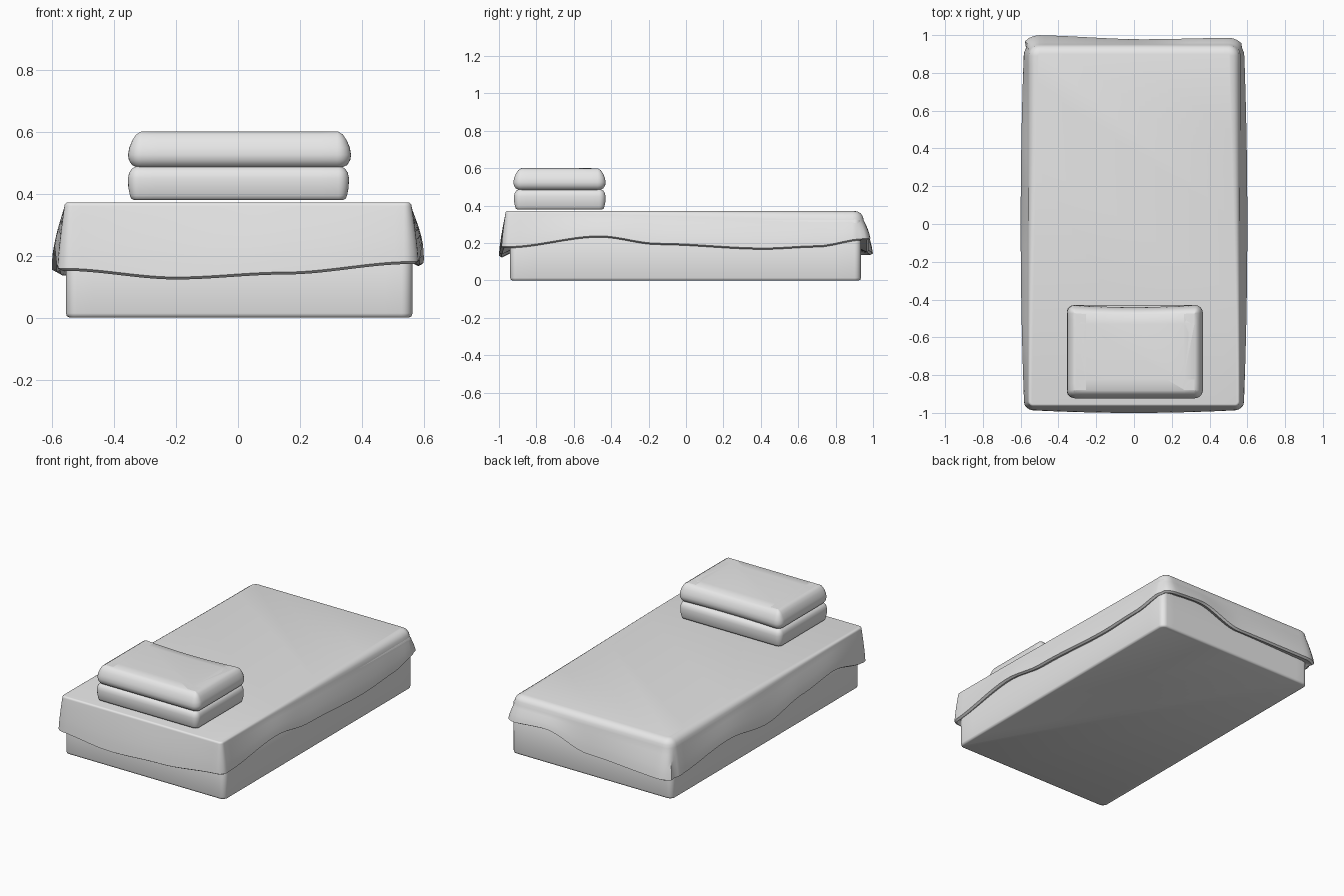
import bpy, bmesh, math
from mathutils import Vector

cube = bpy.data.objects.get("Cube")
if cube:
    bpy.data.objects.remove(cube)

grey = bpy.data.materials.new("plain_grey")
grey.use_nodes = True
grey.diffuse_color = (0.8, 0.8, 0.8, 1)
grey.node_tree.nodes["Principled BSDF"].inputs["Base Color"].default_value = (0.8, 0.8, 0.8, 1)


def outline(x0, x1, y0, y1, front_r, back_r, side_steps=20, arc_steps=6):
    """Rounded rectangle as (position, outward normal) pairs, anticlockwise."""
    corners = [(x1 - back_r, y1 - back_r, back_r, 0), (x0 + back_r, y1 - back_r, back_r, 1),
               (x0 + front_r, y0 + front_r, front_r, 2), (x1 - front_r, y0 + front_r, front_r, 3)]
    pts = []
    for i, (cx, cy, r, quarter) in enumerate(corners):
        for k in range(arc_steps + 1):
            a = (quarter + k / arc_steps) * math.pi / 2
            n = Vector((math.cos(a), math.sin(a)))
            pts.append((Vector((cx, cy)) + n * r, n))
        nx, ny, nr, _ = corners[(i + 1) % 4]
        start, end = pts[-1][0], Vector((nx, ny)) + n * nr
        for k in range(1, side_steps):
            pts.append((start.lerp(end, k / side_steps), n.copy()))
    return pts


def loft(name, rings):
    """Skin closed rings from bottom to top and cap both ends."""
    bm = bmesh.new()
    loops = [[bm.verts.new(p) for p in ring] for ring in rings]
    count = len(loops[0])
    for low, high in zip(loops, loops[1:]):
        for i in range(count):
            j = (i + 1) % count
            bm.faces.new((low[i], low[j], high[j], high[i]))
    bm.faces.new(loops[-1])
    bm.faces.new(loops[0][::-1])
    bmesh.ops.recalc_face_normals(bm, faces=bm.faces)
    mesh = bpy.data.meshes.new(name)
    bm.to_mesh(mesh)
    bm.free()
    mesh.materials.append(grey)
    obj = bpy.data.objects.new(name, mesh)
    bpy.context.collection.objects.link(obj)
    bpy.ops.object.select_all(action='DESELECT')
    obj.select_set(True)
    bpy.context.view_layer.objects.active = obj
    bpy.ops.object.shade_smooth_by_angle(angle=math.radians(50))
    return obj


def offset_ring(pts, inset, z):
    return [(*(p - n * inset), z) for p, n in pts]


def ease(table, t):
    """Smoothly interpolate a short list of (position, value) pairs."""
    if t <= table[0][0]:
        return table[0][1]
    for (a, u), (b, v) in zip(table, table[1:]):
        if t <= b:
            s = (t - a) / (b - a)
            return u + (v - u) * s * s * (3 - 2 * s)
    return table[-1][1]


# Mattress: plain block with softened edges
base = outline(-0.555, 0.563, -0.94, 0.935, 0.035, 0.035)
loft("mattress", [offset_ring(base, i, z) for i, z in
                  ((0.012, 0.0), (0.003, 0.004), (0, 0.014), (0, 0.32), (0.02, 0.34))])

# Blanket: draped cover with a wavy hem, flaring outwards towards the bottom
HEM = {
    "front": [(-0.56, 0.155), (-0.2, 0.127), (0.15, 0.143), (0.56, 0.177)],
    "back": [(-0.56, 0.14), (0.0, 0.155), (0.3, 0.235), (0.56, 0.22)],
    "left": [(-0.96, 0.177), (-0.46, 0.235), (-0.15, 0.195), (0.42, 0.17), (0.7, 0.182), (0.95, 0.22)],
    "right": [(-0.96, 0.155), (-0.62, 0.225), (-0.3, 0.2), (0.05, 0.15), (0.42, 0.195), (0.95, 0.14)],
}
BACK_FLARE = [(-0.56, 0.05), (0.05, 0.028), (0.56, 0.036)]
TOP = 0.372


def drape(p, n):
    """Hem height and flare at one place on the outline."""
    if abs(n.x) > abs(n.y):
        return ease(HEM["left" if n.x > 0 else "right"], p.y), 0.02 + 0.02 * (1 - p.y ** 2)
    if n.y > 0:
        return ease(HEM["back"], p.x), ease(BACK_FLARE, p.x)
    return ease(HEM["front"], p.x), 0.02 + 0.015 * (1 - (p.x / 0.56) ** 2)


cover = outline(-0.56, 0.56, -0.965, 0.95, 0.025, 0.06, side_steps=36)
inner, lip, walls = [], [], [[] for _ in range(6)]
shoulder = [[] for _ in range(4)]
for p, n in cover:
    hem, flare = drape(p, n)
    bevel = ease([(-0.95, 0.012), (0.95, 0.05)], p.y)
    inner.append((*(p - n * 0.05), hem + 0.03))
    lip.append((*(p + n * (flare - 0.014)), hem - 0.004))
    for k, wall in enumerate(walls):
        s = k / (len(walls) - 1)
        out = flare * (1 - s ** 1.3)
        wall.append((*(p + n * out), hem + 0.004 + (TOP - bevel - hem - 0.004) * s))
    for k, ring in enumerate(shoulder):
        a = (k + 1) / len(shoulder) * math.pi / 2
        ring.append((*(p - n * bevel * (1 - math.cos(a))), TOP - bevel * (1 - math.sin(a))))
loft("blanket", [inner, lip] + walls + shoulder)

# Pillows: two stacked cushions
lower = outline(-0.355, 0.358, -0.92, -0.43, 0.035, 0.035, side_steps=12)
loft("lower_pillow", [offset_ring(lower, i, z) for i, z in (
    (0.02, 0.379), (0.01, 0.384), (0.006, 0.395), (0.001, 0.42), (0, 0.45),
    (0.004, 0.468), (0.013, 0.481), (0.03, 0.49))])

upper = outline(-0.355, 0.365, -0.923, -0.428, 0.045, 0.045, side_steps=12)
rings = [offset_ring(upper, i, z) for i, z in (
    (0.03, 0.484), (0.013, 0.492), (0.003, 0.508), (0, 0.525), (0.004, 0.548),
    (0.014, 0.572), (0.026, 0.59), (0.042, 0.6), (0.1, 0.601))]


def sag(v):
    """Dip the middle of the back edge and pull it slightly forwards."""
    x, y, z = v
    middle = max(0, 1 - (x / 0.34) ** 2)
    back = max(0, (y + 0.6) / 0.17) ** 2
    high = max(0, (z - 0.53) / 0.07)
    return x, y - 0.012 * middle * back, z - 0.014 * middle * back * high


loft("upper_pillow", [[sag(v) for v in ring] for ring in rings])
